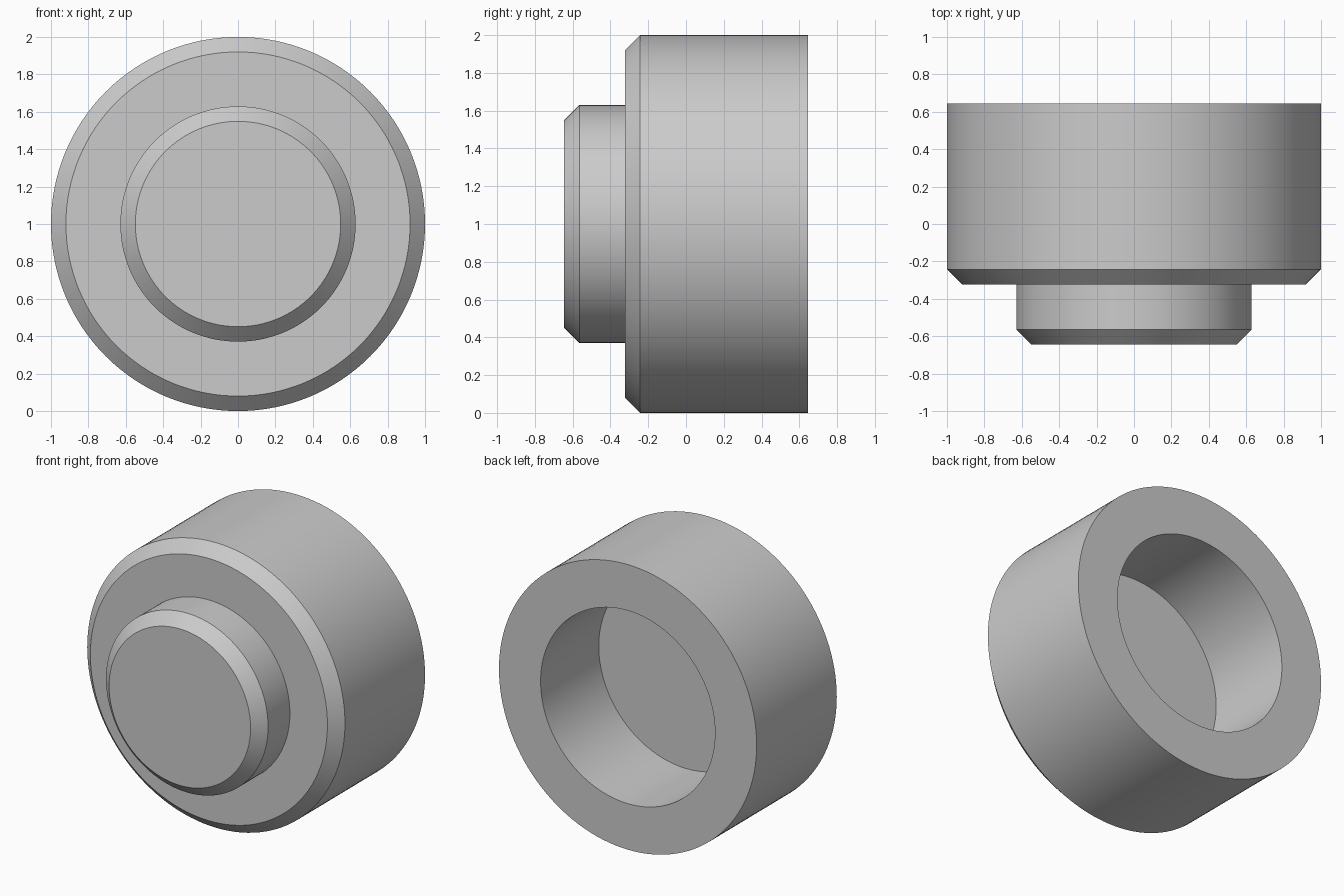
import bpy
import bmesh
import math

cube = bpy.data.objects.get("Cube")
if cube:
    bpy.data.objects.remove(cube, do_unlink=True)

SEGMENTS = 128
HALF_DEPTH = 0.645
BODY_RADIUS, NECK_RADIUS, BORE_RADIUS = 1.0, 0.629, 0.677
SHOULDER_Y = -0.323
CHAMFER = 0.08
BORE_FLOOR_Y = 0.0


def flat_material(name, colour):
    mat = bpy.data.materials.new(name)
    mat.use_nodes = True
    mat.diffuse_color = colour
    mat.node_tree.nodes["Principled BSDF"].inputs["Base Color"].default_value = colour
    return mat


def lathe(name, profile, mat):
    """Turn a (radius, y) profile around the y axis; the open ends become flat caps."""
    bm = bmesh.new()
    rings = []
    for radius, y in profile:
        ring = []
        for i in range(SEGMENTS):
            a = math.tau * i / SEGMENTS
            ring.append(bm.verts.new((radius * math.cos(a), y, 1 + radius * math.sin(a))))
        rings.append(ring)
    for a, b in zip(rings, rings[1:]):
        for i in range(SEGMENTS):
            j = (i + 1) % SEGMENTS
            bm.faces.new((a[i], a[j], b[j], b[i]))
    bm.faces.new(rings[0])
    bm.faces.new(rings[-1])
    bmesh.ops.recalc_face_normals(bm, faces=bm.faces)
    mesh = bpy.data.meshes.new(name)
    bm.to_mesh(mesh)
    bm.free()
    mesh.materials.append(mat)
    obj = bpy.data.objects.new(name, mesh)
    bpy.context.collection.objects.link(obj)
    bpy.ops.object.select_all(action="DESELECT")
    obj.select_set(True)
    bpy.context.view_layer.objects.active = obj
    bpy.ops.object.shade_smooth_by_angle(angle=math.radians(30))
    return obj


grey = flat_material("light grey", (0.6, 0.6, 0.6, 1.0))

# One turned part: chamfered neck, shoulder, chamfered body, blind bore from the back
lathe("stepped_cap", [
    (NECK_RADIUS - CHAMFER, -HALF_DEPTH),
    (NECK_RADIUS, -HALF_DEPTH + CHAMFER),
    (NECK_RADIUS, SHOULDER_Y),
    (BODY_RADIUS - CHAMFER, SHOULDER_Y),
    (BODY_RADIUS, SHOULDER_Y + CHAMFER),
    (BODY_RADIUS, HALF_DEPTH),
    (BORE_RADIUS, HALF_DEPTH),
    (BORE_RADIUS, BORE_FLOOR_Y),
], grey)
